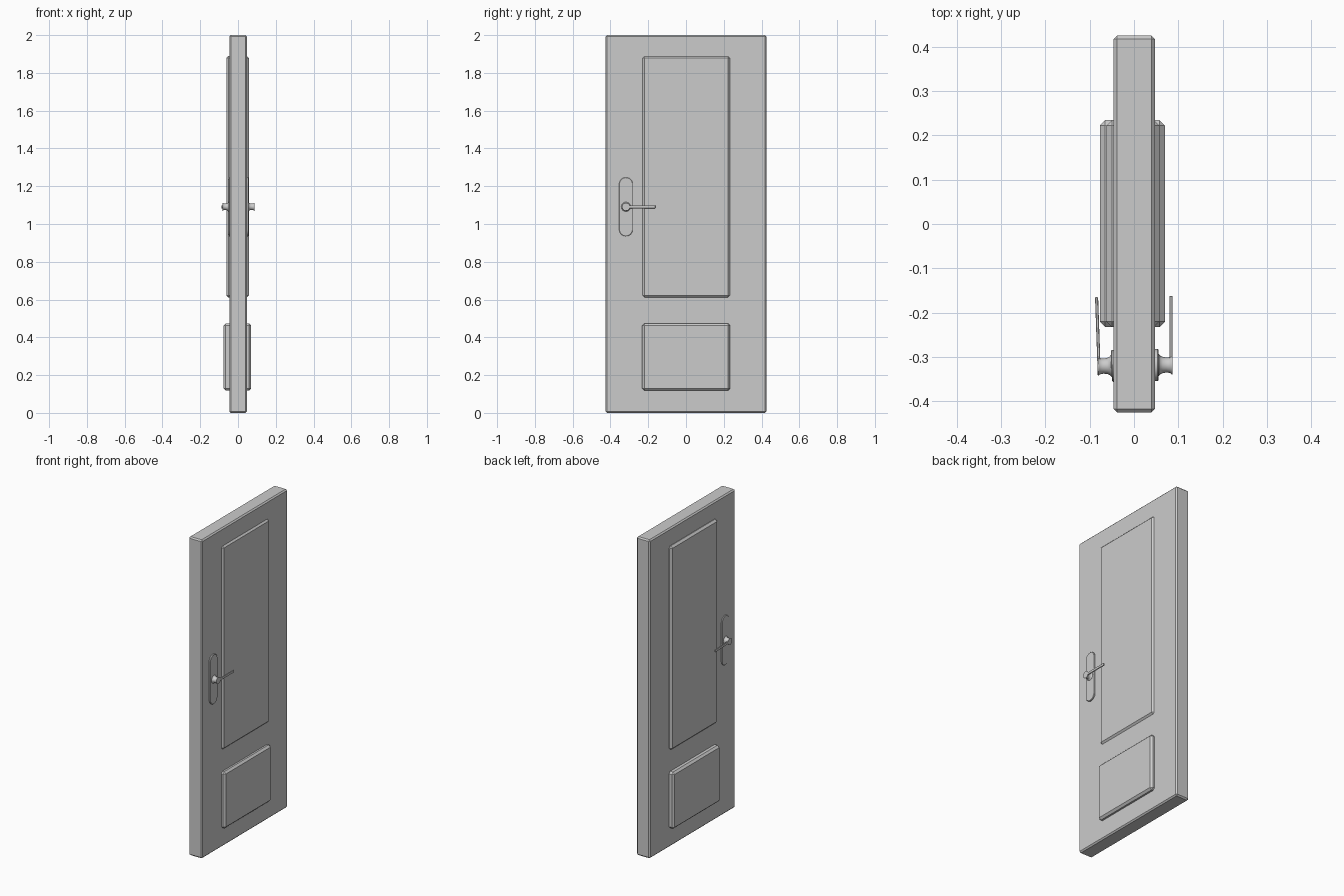
import bpy, bmesh, math
from mathutils import Matrix, Vector

if "Cube" in bpy.data.objects:
    bpy.data.objects.remove(bpy.data.objects["Cube"])


def finish(name, bm, smooth=False):
    bmesh.ops.recalc_face_normals(bm, faces=bm.faces)
    me = bpy.data.meshes.new(name)
    bm.to_mesh(me)
    bm.free()
    ob = bpy.data.objects.new(name, me)
    bpy.context.collection.objects.link(ob)
    if smooth:
        bpy.ops.object.select_all(action='DESELECT')
        ob.select_set(True)
        bpy.context.view_layer.objects.active = ob
        bpy.ops.object.shade_smooth_by_angle(angle=math.radians(35))
    return ob


def box(name, lo, hi, bevel):
    """Chamfered box between two corners."""
    bm = bmesh.new()
    lo, hi = Vector(lo), Vector(hi)
    bmesh.ops.create_cube(bm, size=1)
    bmesh.ops.scale(bm, vec=hi - lo, verts=bm.verts)
    bmesh.ops.translate(bm, vec=(lo + hi) / 2, verts=bm.verts)
    bmesh.ops.bevel(bm, geom=bm.edges[:], offset=bevel, segments=1, affect='EDGES')
    return finish(name, bm)


def lathe_x(name, profile, segs=24):
    """Closed solid turned round the x axis from (x, radius) points."""
    bm = bmesh.new()
    rings = [[bm.verts.new((x, r * math.cos(2 * math.pi * i / segs),
                            r * math.sin(2 * math.pi * i / segs)))
              for i in range(segs)] for x, r in profile]
    for a, b in zip(rings, rings[1:]):
        for i in range(segs):
            j = (i + 1) % segs
            bm.faces.new((a[i], a[j], b[j], b[i]))
    bm.faces.new(rings[0])
    bm.faces.new(rings[-1])
    return finish(name, bm, True)


def capsule_plate(name, x0, x1, half_len, r, segs=16):
    """Upright plate with half-round ends and a chamfered rim on the x1 side."""
    bm = bmesh.new()

    def ring(x, rad):
        pts = []
        for k, cz in ((0, half_len - r), (math.pi, r - half_len)):
            for i in range(segs + 1):
                a = k + math.pi * i / segs
                pts.append(bm.verts.new((x, rad * math.cos(a), cz + rad * math.sin(a))))
        return pts

    rings = [ring(x0, r), ring(x1 - 0.002, r), ring(x1, r - 0.002)]
    n = len(rings[0])
    for a, b in zip(rings, rings[1:]):
        for i in range(n):
            j = (i + 1) % n
            bm.faces.new((a[i], a[j], b[j], b[i]))
    bm.faces.new(rings[0])
    bm.faces.new(rings[-1])
    return finish(name, bm, True)


# Door leaf and raised panels showing on both faces
box("door_leaf", (-0.046, -0.425, 0), (0.047, 0.425, 2), 0.008)
box("upper_panel", (-0.062, -0.232, 0.61), (0.057, 0.234, 1.89), 0.012)
box("lower_panel", (-0.077, -0.232, 0.118), (0.07, 0.234, 0.474), 0.012)

# Handle sets, the far one slightly turned and sitting closer to the leaf
near = Matrix.Translation((0, -0.318, 1.091))
far = (Matrix.Translation((0.0045, -0.318, 1.091))
       @ Matrix.Rotation(math.radians(2), 4, 'Z') @ Matrix.Scale(-1, 4, (1, 0, 0)))
for side, m in (("right", near), ("left", far)):
    parts = [
        capsule_plate(side + "_handle_plate", 0.035, 0.0555, 0.156, 0.036),
        lathe_x(side + "_handle_spindle",
                [(0.045, 0.026), (0.056, 0.025), (0.059, 0.021), (0.065, 0.018),
                 (0.074, 0.017), (0.081, 0.018), (0.085, 0.021), (0.087, 0.021)]),
        box(side + "_handle_lever", (0.08, -0.004, -0.008), (0.087, 0.156, 0.008), 0.0015),
    ]
    for ob in parts:
        ob.data.transform(m)
        if m.determinant() < 0:
            ob.data.flip_normals()
